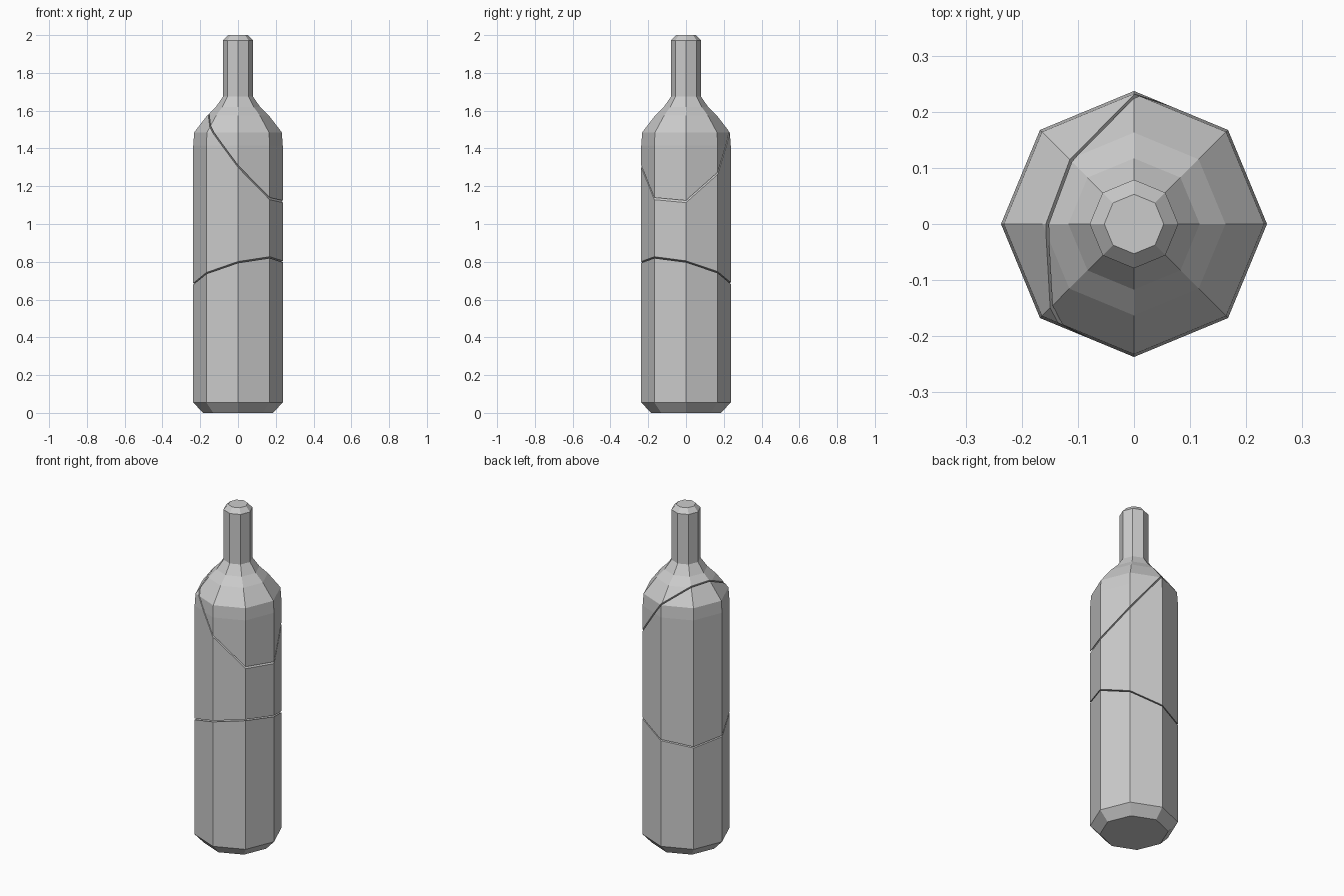
import bpy, bmesh, math
from mathutils import Vector

if "Cube" in bpy.data.objects:
    bpy.data.objects.remove(bpy.data.objects["Cube"])

SIDES = 8
GAP = 0.007
# bottle outline: (radius, height)
PROFILE = [(0.185, 0), (0.237, 0.055), (0.237, 1.415), (0.232, 1.485),
           (0.163, 1.575), (0.117, 1.62), (0.079, 1.675), (0.079, 1.972), (0.053, 2.0)]


def bottle():
    bm = bmesh.new()
    rings = []
    for r, z in PROFILE:
        rings.append([bm.verts.new((r * math.cos(math.tau * i / SIDES),
                                    r * math.sin(math.tau * i / SIDES), z))
                      for i in range(SIDES)])
    for lo, hi in zip(rings, rings[1:]):
        for i in range(SIDES):
            j = (i + 1) % SIDES
            bm.faces.new((lo[i], lo[j], hi[j], hi[i]))
    bm.faces.new(rings[0][::-1])
    bm.faces.new(rings[-1])
    return bm


def slice_off(bm, plane, keep_below):
    # plane z = c + a*x + b*y, shifted half a gap into the kept side
    c, a, b = plane
    n = Vector((-a, -b, 1)).normalized()
    if not keep_below:
        n = -n
    bmesh.ops.bisect_plane(bm, geom=bm.verts[:] + bm.edges[:] + bm.faces[:], dist=1e-5,
                           plane_co=Vector((0, 0, c)) - n * GAP / 2, plane_no=n,
                           clear_outer=True)
    bmesh.ops.holes_fill(bm, edges=[e for e in bm.edges if e.is_boundary], sides=0)


def piece(name, cuts):
    bm = bottle()
    for plane, keep_below in cuts:
        slice_off(bm, plane, keep_below)
    bmesh.ops.recalc_face_normals(bm, faces=bm.faces[:])
    me = bpy.data.meshes.new(name)
    bm.to_mesh(me)
    bm.free()
    bpy.context.collection.objects.link(bpy.data.objects.new(name, me))


# slanted fracture planes
low_crack = (0.742, 0.25, -0.235)
high_crack = (1.40, -1.186, 0.40)

# three shards of the broken bottle
piece("bottle_base", [(low_crack, True)])
piece("bottle_middle", [(low_crack, False), (high_crack, True)])
piece("bottle_neck", [(high_crack, False)])
